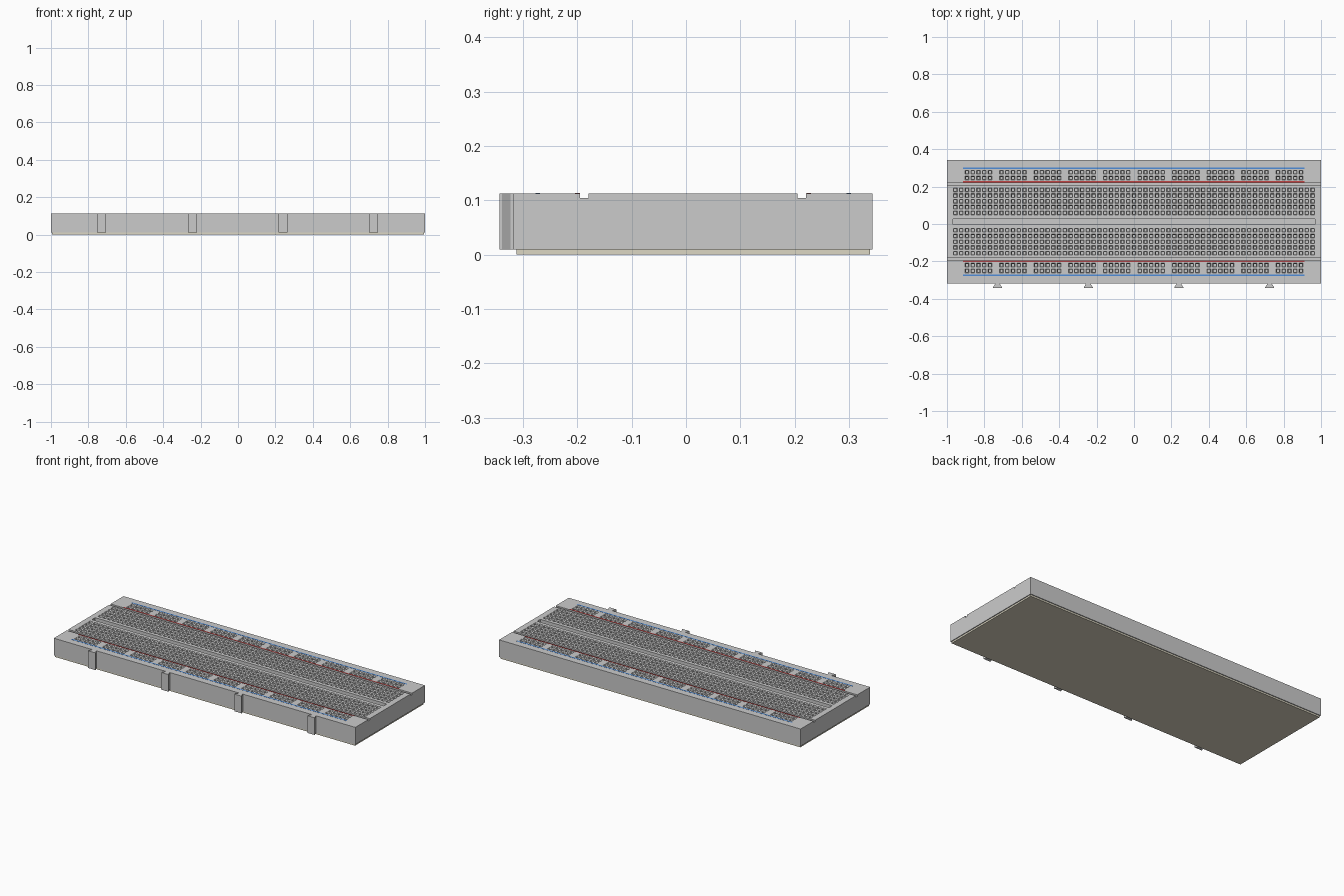
import bpy, bmesh

if "Cube" in bpy.data.objects:
    bpy.data.objects.remove(bpy.data.objects["Cube"])

PITCH, HOLE = 0.0308, 0.0103          # hole spacing and half size
CY, HX, HY = 0.013, 1.0, 0.33         # body centre in y, half sizes
TOP, LOW, GROOVE, TROUGH = 0.113, 0.01, 0.104, 0.06


def material(name, rgb):
    m = bpy.data.materials.new(name)
    m.diffuse_color = (*rgb, 1)
    m.use_nodes = True
    m.node_tree.nodes["Principled BSDF"].inputs["Base Color"].default_value = m.diffuse_color
    return m


GREY = material("light_grey", (0.78, 0.78, 0.75))
BEIGE = material("beige", (0.72, 0.68, 0.55))
RED = material("red", (0.55, 0.06, 0.06))
BLUE = material("blue", (0.08, 0.27, 0.7))


def finish(bm, name, mat):
    bmesh.ops.remove_doubles(bm, verts=bm.verts, dist=1e-5)
    bmesh.ops.recalc_face_normals(bm, faces=bm.faces)
    me = bpy.data.meshes.new(name)
    bm.to_mesh(me)
    bm.free()
    me.materials.append(mat)
    ob = bpy.data.objects.new(name, me)
    bpy.context.collection.objects.link(ob)
    return ob


def prism(name, outline, z0, z1, mat):
    bm = bmesh.new()
    lo = [bm.verts.new((x, y, z0)) for x, y in outline]
    hi = [bm.verts.new((x, y, z1)) for x, y in outline]
    bm.faces.new(lo[::-1])
    bm.faces.new(hi)
    n = len(outline)
    for i in range(n):
        j = (i + 1) % n
        bm.faces.new((lo[i], lo[j], hi[j], hi[i]))
    return finish(bm, name, mat)


def box(name, x0, x1, y0, y1, z0, z1, mat):
    return prism(name, [(x0, y0), (x1, y0), (x1, y1), (x0, y1)], z0, z1, mat)


# Body: a grid of cells, each flat, lowered (groove, trough) or pierced by a hole
cols = [(i - 31) * PITCH for i in range(63)]
main_rows = [s * (1.5 + k) * PITCH for s in (-1, 1) for k in range(5)]
rail_rows = [s * r for s in (-1, 1) for r in (0.233, 0.2635)]
xs = sorted([c + s * HOLE for c in cols for s in (-1, 1)] + [-HX, HX, -0.968, 0.968])
ys = sorted([r + s * HOLE for r in main_rows + rail_rows for s in (-1, 1)]
            + [-HY, HY, -0.2075, -0.1925, 0.1925, 0.2075, -0.015, 0.015])
nx, ny = len(xs) - 1, len(ys) - 1


def height(i, j):
    if not (0 <= i < nx and 0 <= j < ny):
        return LOW
    x, y = (xs[i] + xs[i + 1]) / 2, (ys[j] + ys[j + 1]) / 2
    if 0.1925 < abs(y) < 0.2075:
        return GROOVE
    if abs(y) < 0.015 and abs(x) < 0.968:
        return TROUGH
    return TOP


def is_hole(i, j):
    x, y = (xs[i] + xs[i + 1]) / 2, (ys[j] + ys[j + 1]) / 2
    c = round(x / PITCH) + 31
    if abs(x - (c - 31) * PITCH) > 1e-4 or not 0 <= c < 63:
        return False
    if any(abs(y - r) < 1e-4 for r in main_rows):
        return True
    return (any(abs(y - r) < 1e-4 for r in rail_rows)
            and 2 <= c <= 60 and (c - 2) % 6 != 5)


bm = bmesh.new()


def quad(*pts):
    bm.faces.new([bm.verts.new((x, y + CY, z)) for x, y, z in pts])


def ring(x0, x1, y0, y1, z, inset=0):
    a, b, c, d = x0 + inset, x1 - inset, y0 + inset, y1 - inset
    return [(a, c, z), (b, c, z), (b, d, z), (a, d, z)]


for i in range(nx + 1):
    for j in range(ny + 1):
        h = height(i, j)
        # vertical walls between neighbouring cells of different height
        left, front = height(i - 1, j), height(i, j - 1)
        if j < ny and left != h:
            x, a, b = xs[i], ys[j], ys[j + 1]
            quad((x, a, left), (x, b, left), (x, b, h), (x, a, h))
        if i < nx and front != h:
            y, a, b = ys[j], xs[i], xs[i + 1]
            quad((a, y, front), (b, y, front), (b, y, h), (a, y, h))
        if i == nx or j == ny:
            continue
        cell = (xs[i], xs[i + 1], ys[j], ys[j + 1])
        quad(*ring(*cell, LOW)[::-1])
        if is_hole(i, j):
            # funnel, shaft and floor of a contact hole
            rings = [ring(*cell, TOP), ring(*cell, TOP - 0.01, 0.004),
                     ring(*cell, 0.065, 0.004)]
            for a, b in zip(rings, rings[1:]):
                for k in range(4):
                    m = (k + 1) % 4
                    quad(a[k], a[m], b[m], b[k])
            quad(*rings[-1])
        else:
            quad(*ring(*cell, h))
finish(bm, "board_body", GREY)

# Adhesive backing pad
box("backing_pad", -0.995, 0.995, CY - 0.325, CY + 0.325, 0, LOW, BEIGE)

# Dovetail tabs along the front edge
fy = CY - HY
for n, x in enumerate((-0.73, -0.244, 0.24, 0.725)):
    half = [(0.014, fy + 0.002), (0.014, fy - 0.006), (0.024, fy - 0.021), (0.024, fy - 0.026)]
    outline = [(x - dx, y) for dx, y in half] + [(x + dx, y) for dx, y in half[::-1]]
    prism(f"dovetail_tab_{n + 1}", outline, LOW, TOP, GREY)

# Coloured power rail stripes
for side, s in (("front", -1), ("back", 1)):
    for name, off, mat in (("red", 0.2125, RED), ("blue", 0.286, BLUE)):
        y = CY + s * off
        box(f"{side}_{name}_stripe", -0.915, 0.912, y - 0.0042, y + 0.0042,
            TOP - 0.001, TOP + 0.0006, mat)
